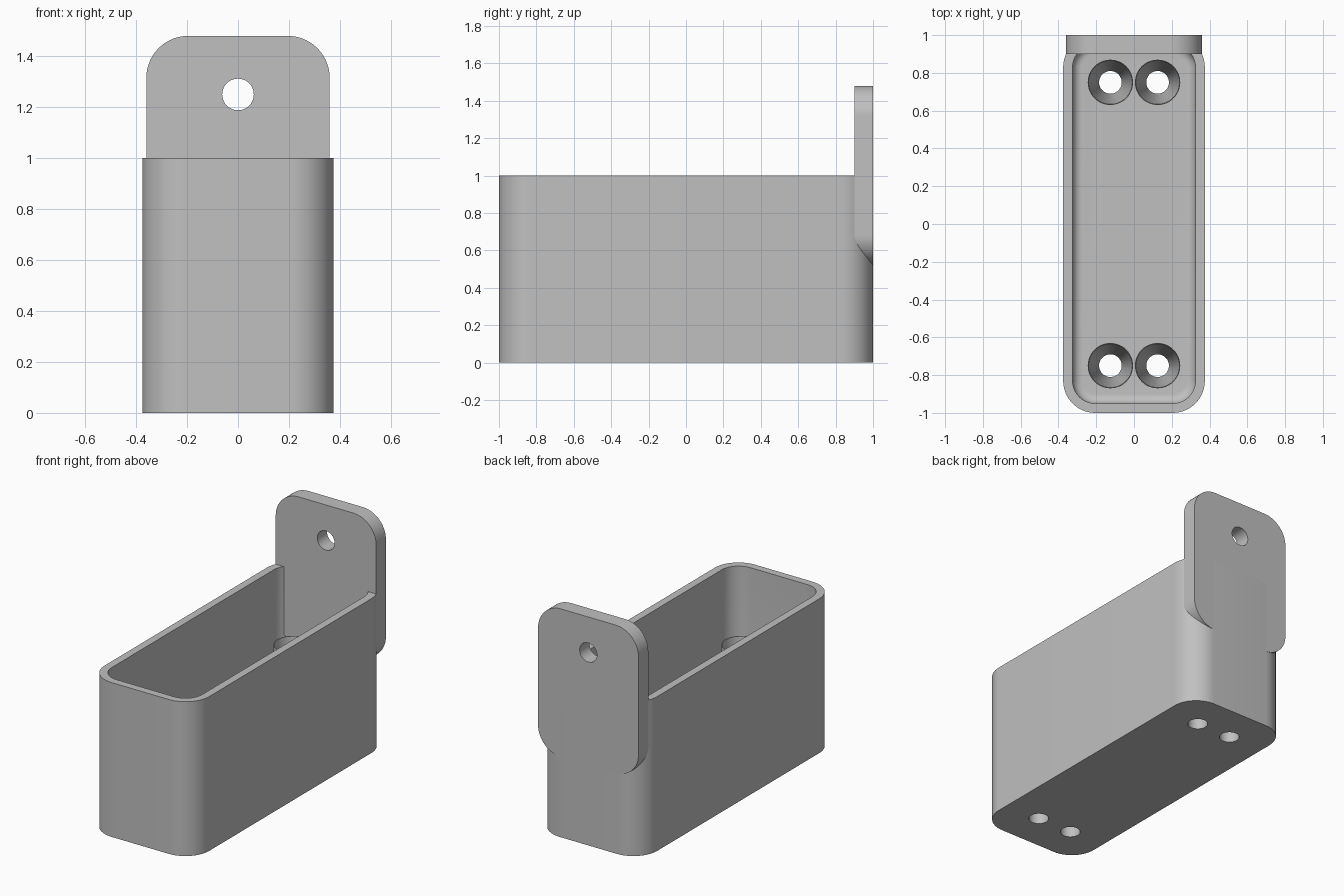
import bpy, bmesh
from math import sin, cos, pi, radians

if "Cube" in bpy.data.objects:
    bpy.data.objects.remove(bpy.data.objects["Cube"], do_unlink=True)

gray = bpy.data.materials.new("plain_gray")
gray.use_nodes = True
gray.diffuse_color = (0.53, 0.53, 0.53, 1)
gray.node_tree.nodes["Principled BSDF"].inputs["Base Color"].default_value = gray.diffuse_color


def rounded_rect(hx, hy, r, seg=14):
    """Counter-clockwise outline of a rounded rectangle."""
    pts = []
    for k, (sx, sy) in enumerate([(1, 1), (-1, 1), (-1, -1), (1, -1)]):
        for i in range(seg + 1):
            a = (k + i / seg) * pi / 2
            pts.append((sx * (hx - r) + r * cos(a), sy * (hy - r) + r * sin(a)))
    return pts


def loft(name, rings, caps=True):
    """Skin a list of point rings, closing the ends or joining them."""
    bm = bmesh.new()
    loops = [[bm.verts.new(p) for p in ring] for ring in rings]
    pairs = list(zip(loops, loops[1:]))
    if caps:
        bm.faces.new(loops[0])
        bm.faces.new(loops[-1])
    else:
        pairs.append((loops[-1], loops[0]))
    for a, b in pairs:
        n = len(a)
        for i in range(n):
            bm.faces.new((a[i], a[(i + 1) % n], b[(i + 1) % n], b[i]))
    bmesh.ops.recalc_face_normals(bm, faces=bm.faces)
    mesh = bpy.data.meshes.new(name)
    bm.to_mesh(mesh)
    bm.free()
    mesh.materials.append(gray)
    ob = bpy.data.objects.new(name, mesh)
    bpy.context.collection.objects.link(ob)
    return ob


def activate(ob):
    bpy.ops.object.select_all(action="DESELECT")
    ob.select_set(True)
    bpy.context.view_layer.objects.active = ob


def drill(ob, location, radius, depth, tilt=0):
    """Cut a round hole and discard the cutter."""
    bpy.ops.mesh.primitive_cylinder_add(vertices=48, radius=radius, depth=depth,
                                        location=location, rotation=(tilt, 0, 0))
    cutter = bpy.context.object
    cutter.hide_render = True
    activate(ob)
    mod = ob.modifiers.new("hole", "BOOLEAN")
    mod.operation, mod.solver, mod.object = "DIFFERENCE", "EXACT", cutter
    bpy.ops.object.modifier_apply(modifier=mod.name)
    bpy.data.objects.remove(cutter, do_unlink=True)


def smooth(ob):
    activate(ob)
    bpy.ops.object.shade_smooth_by_angle(angle=radians(30))


# Open box: outer shell, rim, inner wall and filleted floor in one skin
WALL, FLOOR, FILLET, CORNER = 0.05, 0.05, 0.05, 0.17


def box_ring(inset, z):
    return [(x, y, z) for x, y in rounded_rect(0.375 - inset, 1 - inset, CORNER - inset)]


rings = [box_ring(0, 0), box_ring(0, 1), box_ring(WALL, 1)]
for i in range(9):
    a = i / 8 * pi / 2
    rings.append(box_ring(WALL + FILLET * (1 - cos(a)), FLOOR + FILLET * (1 - sin(a))))
box = loft("box", rings)

# Drain holes and tapered sockets, a pair at each end
for sx in (-1, 1):
    for sy in (-1, 1):
        cx, cy = 0.125 * sx, 0.75 * sy
        drill(box, (cx, cy, FLOOR / 2), 0.06, 0.2)
        profile = [(0.06, FLOOR), (0.12, FLOOR), (0.12, 0.6), (0.116, 0.6)]
        socket = loft("socket", [[(cx + r * cos(t * pi / 24), cy + r * sin(t * pi / 24), z)
                                  for t in range(48)] for r, z in profile], caps=False)
        smooth(socket)
smooth(box)

# Hanging tab on the back, with one hole
outline = rounded_rect(0.36, 0.48, 0.165)
tab = loft("hanging_tab", [[(x, y, z + 1.0) for x, z in outline] for y in (0.9, 1.0)])
drill(tab, (0, 0.95, 1.25), 0.062, 0.4, pi / 2)
smooth(tab)
